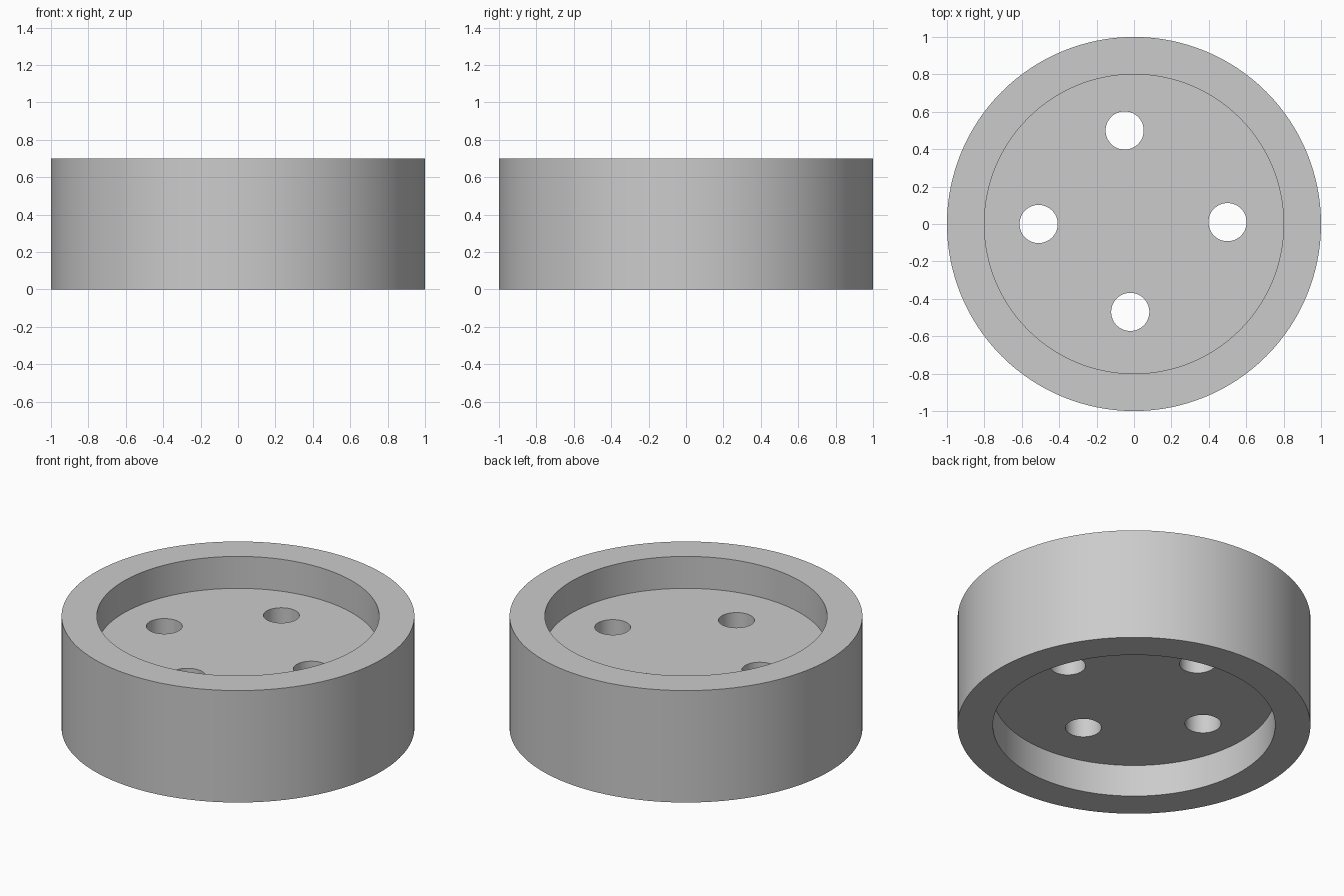
import bpy
import math

cube = bpy.data.objects.get("Cube")
if cube:
    bpy.data.objects.remove(cube, do_unlink=True)

HEIGHT = 0.7
RECESS = 0.2
HOLE_CENTRES = [(-0.05, 0.5), (0.5, 0.01), (-0.51, 0), (-0.02, -0.47)]

# Single grey material
grey = bpy.data.materials.new("plain grey")
grey.use_nodes = True
colour = (0.6, 0.6, 0.6, 1)
grey.diffuse_color = colour
for node in grey.node_tree.nodes:
    if node.type == "BSDF_PRINCIPLED":
        node.inputs["Base Color"].default_value = colour


def cylinder(name, radius, bottom, top, centre=(0, 0), sides=128):
    bpy.ops.mesh.primitive_cylinder_add(
        vertices=sides, radius=radius, depth=top - bottom,
        location=(*centre, (top + bottom) / 2))
    obj = bpy.context.object
    obj.name = name
    obj.data.materials.append(grey)
    return obj


def cut(target, cutter):
    cutter.hide_render = True
    mod = target.modifiers.new(cutter.name, "BOOLEAN")
    mod.operation = "DIFFERENCE"
    mod.solver = "EXACT"
    mod.object = cutter
    bpy.context.view_layer.objects.active = target
    bpy.ops.object.modifier_apply(modifier=mod.name)
    bpy.data.objects.remove(cutter, do_unlink=True)


# Thick round body
body = cylinder("round_body", 1, 0, HEIGHT)

# Shallow recesses in the top and the underside
cut(body, cylinder("top_recess", 0.8, HEIGHT - RECESS, HEIGHT + 0.1))
cut(body, cylinder("bottom_recess", 0.8, -0.1, RECESS))

# Four holes through the web
for centre in HOLE_CENTRES:
    cut(body, cylinder("hole", 0.102, 0, HEIGHT, centre, 64))

# Smooth walls with crisp rims
bpy.ops.object.select_all(action="DESELECT")
body.select_set(True)
bpy.context.view_layer.objects.active = body
bpy.ops.object.shade_smooth_by_angle(angle=math.radians(30))
